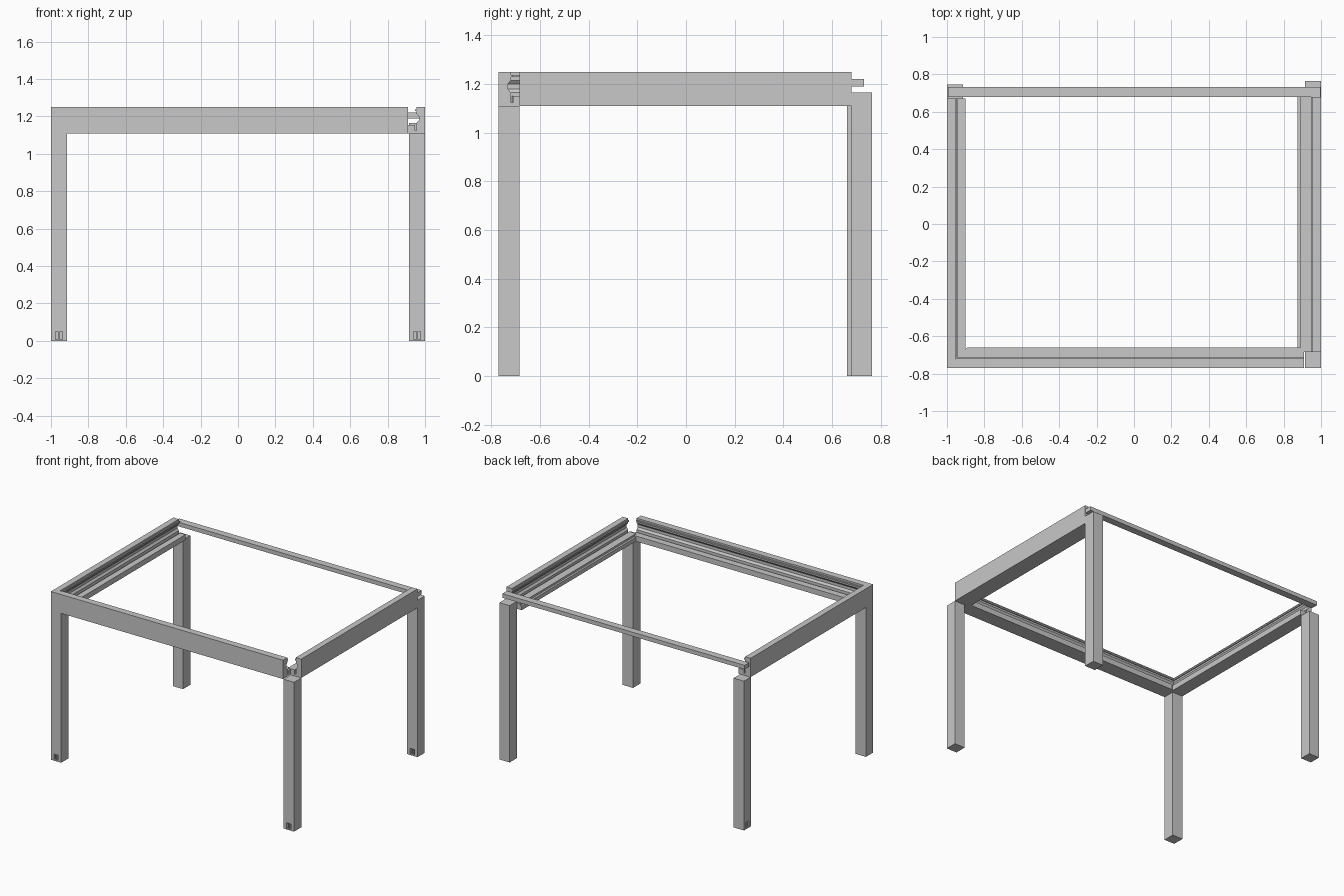
import bpy, bmesh
from mathutils import Vector

cube = bpy.data.objects.get("Cube")
if cube:
    bpy.data.objects.remove(cube)

metal = bpy.data.materials.new("light_grey_metal")
metal.use_nodes = True
GREY = (0.58, 0.58, 0.58, 1)
metal.diffuse_color = GREY
metal.node_tree.nodes["Principled BSDF"].inputs["Base Color"].default_value = GREY


def finish(bm, name):
    bmesh.ops.recalc_face_normals(bm, faces=bm.faces)
    mesh = bpy.data.meshes.new(name)
    bm.to_mesh(mesh)
    bm.free()
    mesh.materials.append(metal)
    obj = bpy.data.objects.new(name, mesh)
    bpy.context.collection.objects.link(obj)
    return obj


def box(name, low, high):
    low, high = Vector(low), Vector(high)
    bm = bmesh.new()
    bmesh.ops.create_cube(bm, size=1)
    for v in bm.verts:
        v.co = (low + high) / 2 + v.co * (high - low)
    return finish(bm, name)


BOTTOM, TOP = 1.11, 1.25


def gutter(wall, width, lip, step=0):
    """Beam section as (distance inward, height): wall, slot and inner lip."""
    section = [(0, BOTTOM), (width, BOTTOM)]
    if step:
        section += [(width, BOTTOM + 0.03), (width - step, BOTTOM + 0.03)]
    return section + [
        (width - step, lip), (wall + 0.01, lip), (wall + 0.01, 1.125), (wall, 1.125),
        (wall, 1.165), (wall - 0.012, 1.18), (wall - 0.012, 1.2), (wall, 1.215),
        (wall, 1.228), (wall + 0.008, 1.228), (wall + 0.008, 1.238), (wall, 1.238),
        (wall, TOP), (0, TOP)]


def beam(name, section, start, end, place, mitre=0):
    """Extrude a section; place maps (along, inward, height) to a point."""
    bm = bmesh.new()
    first = [bm.verts.new(place(start + mitre * d, d, z)) for d, z in section]
    last = [bm.verts.new(place(end, d, z)) for d, z in section]
    bm.faces.new(first)
    bm.faces.new(last)
    for i in range(len(section)):
        j = (i + 1) % len(section)
        bm.faces.new((first[i], first[j], last[j], last[i]))
    return finish(bm, name)


# Three gutter beams, mitred at the closed front corner
beam("front_beam", gutter(0.05, 0.11, 1.15), -1, 0.91,
     lambda a, d, z: (a, -0.77 + d, z), mitre=1)
beam("right_beam", gutter(0.045, 0.1, 1.15), -0.77, 0.67,
     lambda a, d, z: (-1 + d, a, z), mitre=1)
beam("left_beam", gutter(0.045, 0.125, 1.155, 0.015), -0.685, 0.68,
     lambda a, d, z: (1 - d, a, z))

# Thin rail across the back
box("back_rail", (-0.995, 0.68, 1.19), (0.998, 0.732, 1.22))

# Legs with a small recessed outlet at the foot
LEG = 0.085
legs = [("front_right_leg", -1, -0.77, BOTTOM, "front"),
        ("front_left_leg", 1 - LEG, -0.77, BOTTOM, "front"),
        ("back_left_leg", 1 - LEG, 0.68, 1.165, "front"),
        ("back_right_leg", -1, 0.662, BOTTOM, "side")]
for name, x, y, height, facing in legs:
    leg = box(name, (x, y, 0), (x + LEG, y + LEG, height))
    mid = LEG / 2
    if facing == "front":
        low, high = (x + mid - 0.018, y - 0.01, 0.008), (x + mid + 0.018, y + 0.02, 0.05)
        rib = (x + mid - 0.004, y + 0.002, 0.008), (x + mid + 0.004, y + 0.021, 0.05)
    else:
        low, high = (x - 0.01, y + mid - 0.018, 0.008), (x + 0.02, y + mid + 0.018, 0.05)
        rib = (x + 0.002, y + mid - 0.004, 0.008), (x + 0.021, y + mid + 0.004, 0.05)
    cutter = box(name + "_outlet_cutter", low, high)
    cutter.hide_render = True
    cutter.hide_set(True)
    cutter.display_type = 'WIRE'
    cut = leg.modifiers.new("outlet", 'BOOLEAN')
    cut.operation = 'DIFFERENCE'
    cut.solver = 'EXACT'
    cut.object = cutter
    box(name + "_outlet_rib", *rib)
